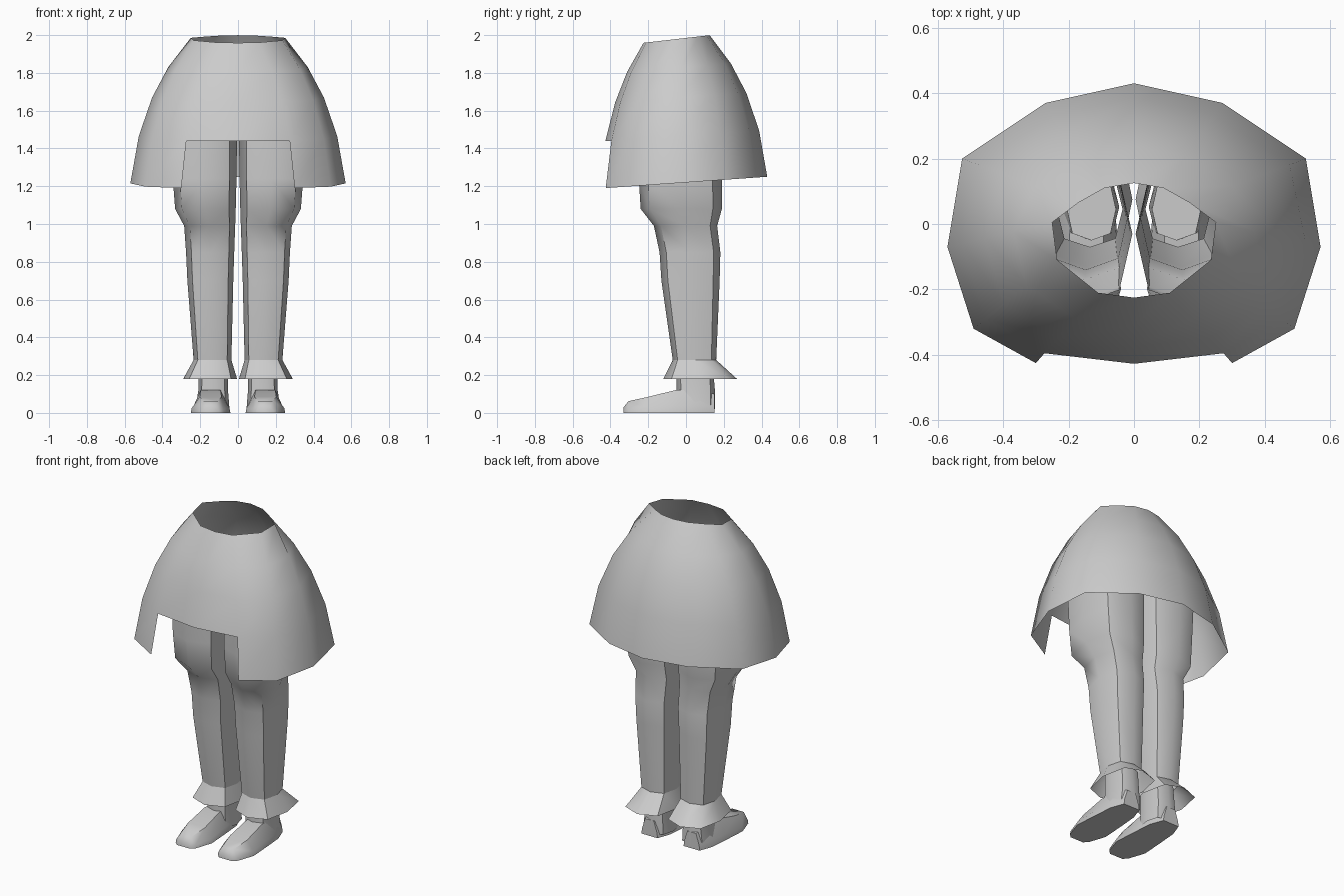
import bpy, bmesh, math
from mathutils import Vector

cube = bpy.data.objects.get("Cube")
if cube:
    bpy.data.objects.remove(cube)

grey = bpy.data.materials.new("plain grey")
grey.use_nodes = True
grey.diffuse_color = (0.6, 0.6, 0.6, 1)
grey.node_tree.nodes["Principled BSDF"].inputs["Base Color"].default_value = (0.6, 0.6, 0.6, 1)


def loft(name, rings, cap_start=False, cap_end=False, skip=None, angle=50):
    """Join closed rings of points into a skin; skip(row, col) leaves a hole."""
    bm = bmesh.new()
    rows = [[bm.verts.new(p) for p in ring] for ring in rings]
    n = len(rows[0])
    for r in range(len(rows) - 1):
        for c in range(n):
            if skip and skip(r, c):
                continue
            d = (c + 1) % n
            bm.faces.new((rows[r][c], rows[r][d], rows[r + 1][d], rows[r + 1][c]))
    if cap_start:
        bm.faces.new(rows[0][::-1])
    if cap_end:
        bm.faces.new(rows[-1])
    loose = [v for v in bm.verts if not v.link_faces]
    bmesh.ops.delete(bm, geom=loose, context="VERTS")
    bmesh.ops.recalc_face_normals(bm, faces=bm.faces)
    mesh = bpy.data.meshes.new(name)
    bm.to_mesh(mesh)
    bm.free()
    mesh.materials.append(grey)
    obj = bpy.data.objects.new(name, mesh)
    bpy.context.collection.objects.link(obj)
    bpy.ops.object.select_all(action="DESELECT")
    obj.select_set(True)
    bpy.context.view_layer.objects.active = obj
    bpy.ops.object.shade_smooth_by_angle(angle=math.radians(angle))
    return obj


def mirrored(half):
    """Complete a back-to-front half outline on the other side."""
    return half + [(-x, y, z) for x, y, z in half[-2:0:-1]]


def oval(side, z, x0, x1, y0, y1, sides=8):
    """Ring filling a box, slightly fuller on its diagonals."""
    ring = []
    for i in range(sides):
        a = math.tau * i / sides
        full = 1.0 if i % 2 == 0 else 1.1
        x = (x0 + x1) / 2 + (x1 - x0) / 2 * math.cos(a) * full
        y = (y0 + y1) / 2 + (y1 - y0) / 2 * math.sin(a) * full
        ring.append((side * x, y, z))
    return ring


# Skirt: open shell between waist and hem, with a front notch
waist_half = [(0, .125), (.09, .11), (.17, .065), (.25, .005), (.235, -.11), (.11, -.21), (0, -.225)]
hem_half = [(0, .43), (.27, .37), (.525, .2), (.57, -.07), (.49, -.32), (.30, -.425), (0, -.46)]
waist = mirrored([(x, y, 1.985 + .115 * y) for x, y in waist_half])
hem = mirrored([(x, y, 1.22 + .07 * y) for x, y in hem_half])
rings = []
for drop, spread in [(0, 0), (.2, .37), (.41, .64), (.675, .86), (1, 1)]:
    ring = []
    for top, low in zip(waist, hem):
        p = Vector(top).lerp(Vector(low), spread)
        p.z = top[2] + (low[2] - top[2]) * drop
        ring.append(p)
    rings.append(ring)
loft("skirt", rings, skip=lambda r, c: r == 3 and c in (5, 6), angle=60)

# Leg sections: height, inner x, outer x, front y, back y
leg = [(1.5, .005, .36, -.25, .19), (1.24, .008, .345, -.25, .19), (1.08, .012, .333, -.24, .19),
       (.99, .015, .285, -.17, .165), (.85, .02, .275, -.14, .182), (.7, .025, .268, -.13, .178),
       (.28, .035, .235, -.07, .16)]
cuff = [(.28, .035, .235, -.07, .16), (.18, .005, .29, -.12, .27)]
ankle = [(.27, .055, .205, -.05, .14), (.12, .053, .21, -.05, .153), (.02, .045, .225, -.05, .153)]
# Shoe sections: y, half width, height
shoe = [(-.33, .045, .03), (-.305, .07, .062), (-.2, .105, .085), (-.05, .095, .122),
        (.07, .085, .12), (.152, .055, .1)]

for word, side in (("left", 1), ("right", -1)):
    loft(word + "_leg", [oval(side, *s) for s in leg])
    loft(word + "_trouser_cuff", [oval(side, *s) for s in cuff])
    loft(word + "_ankle", [oval(side, *s) for s in ankle], cap_start=True)
    outline = [(-1, 0), (-.95, .3), (-.55, 1), (.55, 1), (.95, .3), (1, 0)]
    loft(word + "_shoe", [[(side * (.145 + w * u), y, h * v) for u, v in outline]
                          for y, w, h in shoe], cap_start=True, cap_end=True)
